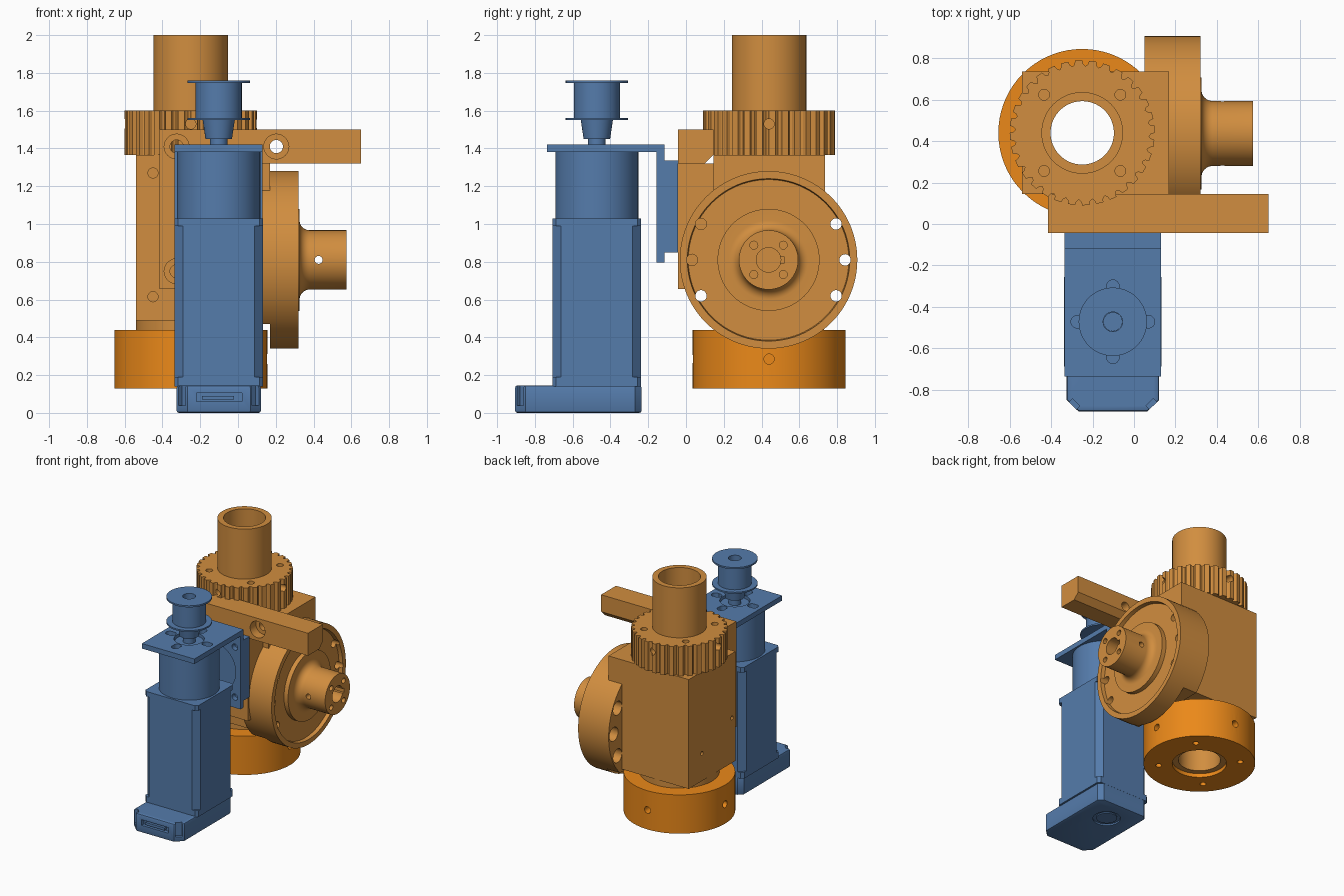
import bpy, bmesh
from math import sin, cos, pi, radians
from mathutils import Matrix, Vector

if "Cube" in bpy.data.objects:
    bpy.data.objects.remove(bpy.data.objects["Cube"])

# Axis maps: local (a, b, h) -> h runs along the named axis
AXES = {'z': Matrix(((1, 0, 0), (0, 1, 0), (0, 0, 1))),
        'x': Matrix(((0, 0, 1), (1, 0, 0), (0, 1, 0))),
        'y': Matrix(((0, 1, 0), (0, 0, 1), (1, 0, 0)))}


def material(name, rgb):
    m = bpy.data.materials.new(name)
    m.diffuse_color = (*rgb, 1)
    m.use_nodes = True
    m.node_tree.nodes["Principled BSDF"].inputs["Base Color"].default_value = m.diffuse_color
    return m


BRIGHT = material("bright_orange", (0.83, 0.25, 0.01))
ORANGE = material("orange", (0.64, 0.27, 0.05))
BLUE = material("blue", (0.09, 0.2, 0.41))


def finish(bm, name, mat, axis, loc):
    bmesh.ops.transform(bm, matrix=Matrix.Translation(loc) @ AXES[axis].to_4x4(), verts=bm.verts)
    bmesh.ops.recalc_face_normals(bm, faces=bm.faces)
    me = bpy.data.meshes.new(name)
    bm.to_mesh(me)
    bm.free()
    ob = bpy.data.objects.new(name, me)
    bpy.context.collection.objects.link(ob)
    if mat:
        me.materials.append(mat)
    return ob


def prism(name, pts, h0, h1, mat=None, axis='z', loc=(0, 0, 0)):
    """Extrude a 2D outline between h0 and h1."""
    bm = bmesh.new()
    f = bm.faces.new([bm.verts.new((a, b, h0)) for a, b in pts])
    new = bmesh.ops.extrude_face_region(bm, geom=[f])['geom']
    up = [g for g in new if isinstance(g, bmesh.types.BMVert)]
    bmesh.ops.translate(bm, vec=(0, 0, h1 - h0), verts=up)
    return finish(bm, name, mat, axis, loc)


def lathe(name, pts, mat, axis='z', loc=(0, 0, 0), closed=True, seg=72):
    """Spin a (radius, height) profile about an axis."""
    bm = bmesh.new()
    vs = [bm.verts.new((r, 0, h)) for r, h in pts]
    es = [bm.edges.new(p) for p in zip(vs, vs[1:])]
    if closed:
        es.append(bm.edges.new((vs[-1], vs[0])))
    bmesh.ops.spin(bm, geom=vs + es, axis=(0, 0, 1), cent=(0, 0, 0), angle=2 * pi, steps=seg)
    bmesh.ops.remove_doubles(bm, verts=bm.verts, dist=1e-5)
    return finish(bm, name, mat, axis, loc)


def box(name, lo, hi, mat=None):
    return prism(name, [(lo[0], lo[1]), (hi[0], lo[1]), (hi[0], hi[1]), (lo[0], hi[1])], lo[2], hi[2], mat)


def square(s, c):
    """Square outline of half size s with corners cut by c."""
    return [(-s + c, -s), (s - c, -s), (s, -s + c), (s, s - c), (s - c, s), (-s + c, s), (-s, s - c), (-s, -s + c)]


def combine(ob, tool, op='DIFFERENCE'):
    m = ob.modifiers.new("cut", 'BOOLEAN')
    m.operation, m.object, m.solver = op, tool, 'EXACT'
    bpy.context.view_layer.objects.active = ob
    bpy.ops.object.modifier_apply(modifier=m.name)
    bpy.data.objects.remove(tool)


def drill(ob, loc, axis, r, h0, h1, n=24):
    """Round hole through loc, from h0 to h1 relative to loc along the axis."""
    c = [(r * cos(2 * pi * i / n), r * sin(2 * pi * i / n)) for i in range(n)]
    combine(ob, prism("cutter", c, h0, h1, None, axis, loc))


SIGNS = [(1, 1), (-1, 1), (-1, -1), (1, -1)]
CX, CY = -0.25, 0.44          # vertical spindle axis
FY, FZ = 0.437, 0.81          # side flange axis
MX, MY = -0.102, -0.472       # motor axis

# Base ring with side and underside screw holes
ring = lathe("base_ring", [(.197, .13), (.405, .13), (.405, .44), (.197, .44)], BRIGHT, loc=(CX, CY, 0))
for s in (-1, 1):
    drill(ring, (CX + s * .4, CY, .285), 'x', .027, -.08, .08)
    drill(ring, (CX, CY + s * .4, .285), 'y', .027, -.08, .08)
for sx, sy in SIGNS:
    drill(ring, (CX + sx * .21, CY + sy * .21, .13), 'z', .022, -.05, .08)

# Hollow spindle, neck and gearbox housing
lathe("hollow_spindle", [(.153, .16), (.197, .16), (.197, 2), (.153, 2)], ORANGE, loc=(CX, CY, 0))
lathe("housing_neck", [(.197, .43), (.29, .43), (.29, .5), (.197, .5)], ORANGE, loc=(CX, CY, 0))
housing = box("gearbox_housing", (-.54, .145, .49), (.17, .737, 1.365), ORANGE)
drill(housing, (CX, CY, 0), 'z', .197, .3, 1.6, 72)
for z in (.615, 1.27):
    drill(housing, (-.45, .145, z), 'y', .027, -.05, .08)
for y, z in ((.57, .71), (.19, .85)):
    drill(housing, (-.54, y, z), 'x', .015, -.05, .05)

# Large toothed pulley
TEETH = 32
outline = []
for i in range(TEETH):
    for f, r in ((0, .35), (.5, .35), (.58, .332), (.75, .323), (.92, .332)):
        a = 2 * pi * (i + f) / TEETH
        outline.append((r * cos(a), r * sin(a)))
gear = prism("large_toothed_pulley", outline, 1.365, 1.6, ORANGE, loc=(CX, CY, 0))
drill(gear, (CX, CY, 0), 'z', .197, 1.2, 1.8, 72)
for sx, sy in SIGNS:
    drill(gear, (CX + sx * .184, CY + sy * .184, 1.6), 'z', .026, -.1, .05)
for s in (-1, 1):
    drill(gear, (CX + s * .35, CY, 1.53), 'x', .027, -.07, .07)
    drill(gear, (CX, CY + s * .35, 1.53), 'y', .027, -.07, .07)

# Round side flange with recessed face
flange = lathe("side_flange", [(0, .05), (.47, .05), (.47, .32), (.43, .32), (.425, .29), (.27, .29), (0, .29)],
               ORANGE, 'x', (0, FY, FZ), closed=False, seg=96)
combine(flange, box("cutter", (-.1, -.2, .2), (.17, 1.2, .47)))
for a in (-28, 0, 28, 152, 180, 208):
    p = (0, FY + .405 * cos(radians(a)), FZ + .405 * sin(radians(a)))
    drill(flange, p, 'x', .03, -.05, .4)
    drill(flange, p, 'x', .055, -.05, .2)

# Output hub with root fillet, bore, keyway and screw holes
fillet = [(.21 - .053 * sin(t), .379 - .053 * cos(t)) for t in [i * pi / 16 for i in range(9)]]
hub = lathe("output_hub", [(0, .28), (.27, .28), (.27, .326)] + fillet + [(.157, .575), (0, .575)],
            ORANGE, 'x', (0, FY, FZ), closed=False)
drill(hub, (.575, FY, FZ), 'x', .065, -.2, .05, 32)
combine(hub, box("cutter", (.4, FY, FZ - .018), (.6, FY + .083, FZ + .018)))
for sy, sz in SIGNS:
    drill(hub, (.575, FY + sy * .078, FZ + sz * .078), 'x', .021, -.1, .05)
drill(hub, (.427, FY, FZ), 'y', .021, -.3, .3)

# Mounting plate with long arm
arm = prism("mount_arm", [(-.043, 1.32), (.1, 1.32), (.145, 1.365), (.145, 1.5), (-.043, 1.5)],
            -.415, .65, ORANGE, 'x')
plate = box("mount_plate", (-.415, -.043, .655), (.12, .145, 1.32), ORANGE)
for ob, x, z in ((arm, -.325, 1.41), (arm, .203, 1.41), (plate, -.325, .75)):
    drill(ob, (x, 0, z), 'y', .035, -.1, .2)
    drill(ob, (x, 0, z), 'y', .066, -.1, .03)

# Motor bracket: top plate, upright and spacer block
top = box("bracket_top", (-.335, -.737, 1.38), (.13, -.115, 1.42), BLUE)
drill(top, (MX, MY, 1.4), 'z', .11, -.1, .1, 48)
for dx, dy in ((1, 0), (-1, 0), (0, 1), (0, -1)):
    for d in (.15, .172):
        drill(top, (MX + dx * d, MY + dy * d, 1.4), 'z', .03, -.1, .1)
upright = box("bracket_upright", (-.335, -.155, .795), (.13, -.115, 1.38), BLUE)
spacer = box("bracket_spacer", (-.335, -.115, .85), (.13, -.043, 1.335), BLUE)
drill(upright, (MX, -.155, 1.08), 'y', .19, -.05, .015, 48)
for x in (-.285, .08):
    for z in (.88, 1.28):
        drill(upright, (x, -.135, z), 'y', .025, -.1, .1)

# Motor: gearhead, square body with end caps
lathe("motor_gearhead", [(0, 1.02), (.22, 1.02), (.22, 1.38), (.105, 1.38), (.105, 1.4), (0, 1.4)],
      BLUE, loc=(MX, MY, 0), closed=False)
prism("motor_body", square(.235, .045), .19, .99, BLUE, loc=(MX, MY, 0))
for nm, z0, z1 in (("motor_lower_cap", .14, .19), ("motor_upper_cap", .99, 1.03)):
    prism(nm, square(.235, .02), z0, z1, BLUE, loc=(MX, MY, 0))

# Motor electronics cover with connector openings
cover = prism("motor_cover", [(-.325, -.85), (-.268, -.905), (.065, -.905), (.121, -.85), (.121, -.27),
                              (.086, -.235), (-.29, -.235), (-.325, -.27)], 0, .145, BLUE)
bev = cover.modifiers.new("bevel", 'BEVEL')
bev.width, bev.segments, bev.limit_method, bev.angle_limit = .012, 2, 'ANGLE', radians(60)
bpy.context.view_layer.objects.active = cover
bpy.ops.object.modifier_apply(modifier="bevel")
combine(cover, box("cutter", (-.22, -.95, .06), (.02, -.875, .105)))
for x, ang in ((-.297, -45), (.093, 45)):
    c = box("cutter", (-.025, -.03, .04), (.025, .025, .2))
    c.matrix_world = Matrix.Translation((x, -.878, 0)) @ Matrix.Rotation(radians(ang), 4, 'Z')
    bpy.context.view_layer.update()
    combine(cover, c)
box("connector", (-.19, -.9, .07), (-.02, -.87, .09), BLUE)
drill(cover, (MX, -.43, 0), 'z', .1, -.05, .012, 40)
lathe("cover_disc", [(0, .004), (.075, .004), (.075, .02), (0, .02)], BLUE, loc=(MX, -.43, 0), closed=False)

# Motor shaft and flanged drive pulley
lathe("motor_shaft", [(0, 1.39), (.046, 1.39), (.046, 1.7), (0, 1.7)], BLUE, loc=(MX, MY, 0), closed=False)
lathe("drive_pulley", [(.047, 1.45), (.07, 1.45), (.085, 1.55), (.165, 1.55), (.165, 1.562), (.122, 1.562),
                       (.122, 1.747), (.165, 1.747), (.165, 1.76), (.047, 1.76)], BLUE, loc=(MX, MY, 0))

# Smooth the round surfaces, keep edges sharp
bpy.ops.object.select_all(action='SELECT')
bpy.ops.object.shade_smooth_by_angle(angle=radians(25))
